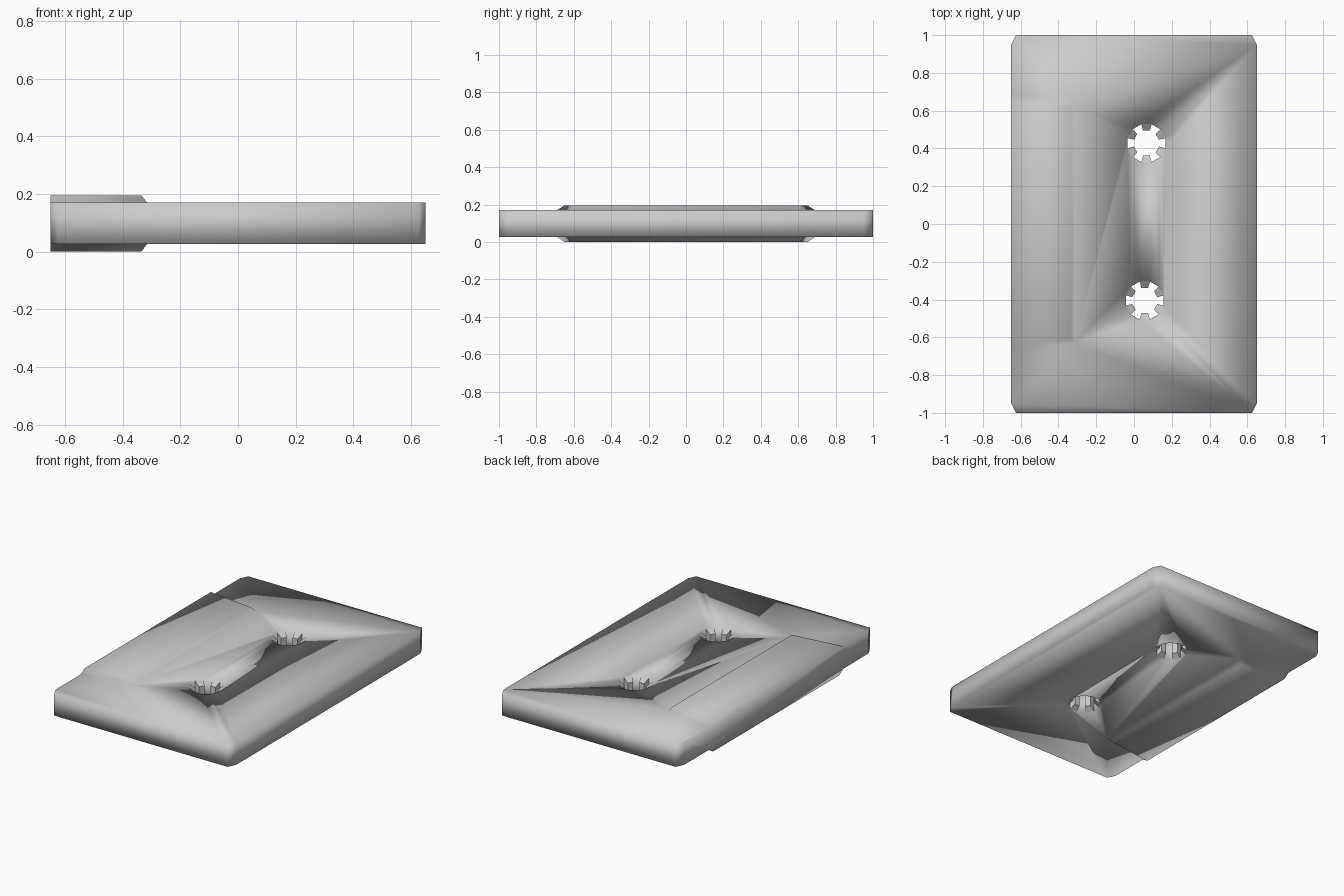
import bpy, bmesh, math

if "Cube" in bpy.data.objects:
    bpy.data.objects.remove(bpy.data.objects["Cube"])

Z0, Z1 = 0.027, 0.17      # plate bottom and top
TOP = 0.195               # raised pad height
HOLES = [(0.066, 0.428), (0.057, -0.405)]
R, R_IN = 0.104, 0.069    # hole rim and tooth tip radii


def loft(name, rings):
    """Closed solid skinned through rings of equal point count."""
    bm = bmesh.new()
    loops = [[bm.verts.new(p) for p in ring] for ring in rings]
    n = len(loops[0])
    for a, b in zip(loops, loops[1:]):
        for i in range(n):
            j = (i + 1) % n
            bm.faces.new((a[i], a[j], b[j], b[i]))
    bm.faces.new(loops[0][::-1])
    bm.faces.new(loops[-1])
    bmesh.ops.recalc_face_normals(bm, faces=bm.faces)
    me = bpy.data.meshes.new(name)
    bm.to_mesh(me)
    bm.free()
    ob = bpy.data.objects.new(name, me)
    bpy.context.collection.objects.link(ob)
    return ob


def flat(pts, z):
    return [(x, y, z) for x, y in pts]


def combine(target, other, op):
    m = target.modifiers.new(op, 'BOOLEAN')
    m.operation, m.object, m.solver = op, other, 'EXACT'
    bpy.context.view_layer.objects.active = target
    bpy.ops.object.modifier_apply(modifier=m.name)
    bpy.data.objects.remove(other)


def polar(c, r, deg):
    a = math.radians(deg)
    return c[0] + r * math.cos(a), c[1] + r * math.sin(a)


# Main plate with clipped corners
outline = [(0.65, -0.95), (0.65, 0.95), (0.625, 1), (-0.625, 1),
           (-0.65, 0.95), (-0.65, -0.95), (-0.625, -1), (0.625, -1)]
plate = loft("plate", [flat(outline, Z0), flat(outline, Z1)])

# Tapered pad standing proud of both faces along the left edge
base = [(-0.65, -0.69), (-0.315, -0.63), (-0.315, 0.63), (-0.65, 0.69)]
crown = [(-0.65, -0.65), (-0.335, -0.61), (-0.335, 0.61), (-0.65, 0.65)]
pad = loft("edge_pad", [flat(crown, 0), flat(base, Z0),
                        flat(base, Z1), flat(crown, TOP)])
combine(plate, pad, 'UNION')

# Twelve-sided through holes
for c in HOLES:
    rim = [polar(c, R, 15 + 30 * i) for i in range(12)]
    combine(plate, loft("hole_cutter", [flat(rim, -0.1), flat(rim, 0.3)]), 'DIFFERENCE')

# Six sloped teeth inside each hole
drop = 0.025
for c in HOLES:
    for k in range(6):
        a = 30 + 60 * k
        ring = lambda r, d: [(*polar(c, r, a - 15), Z0 + d), (*polar(c, r, a + 15), Z0 + d),
                             (*polar(c, r, a + 15), Z1 - d), (*polar(c, r, a - 15), Z1 - d)]
        loft("hole_tooth", [ring(R, 0), ring(R_IN, drop)])

# Soft shading on the plate body, crisp edges on the teeth
for ob in bpy.context.scene.objects:
    bpy.ops.object.select_all(action='DESELECT')
    ob.select_set(True)
    bpy.context.view_layer.objects.active = ob
    if ob is plate or ob.name == "plate":
        bpy.ops.object.shade_smooth()
    else:
        bpy.ops.object.shade_smooth_by_angle(angle=math.radians(30))
